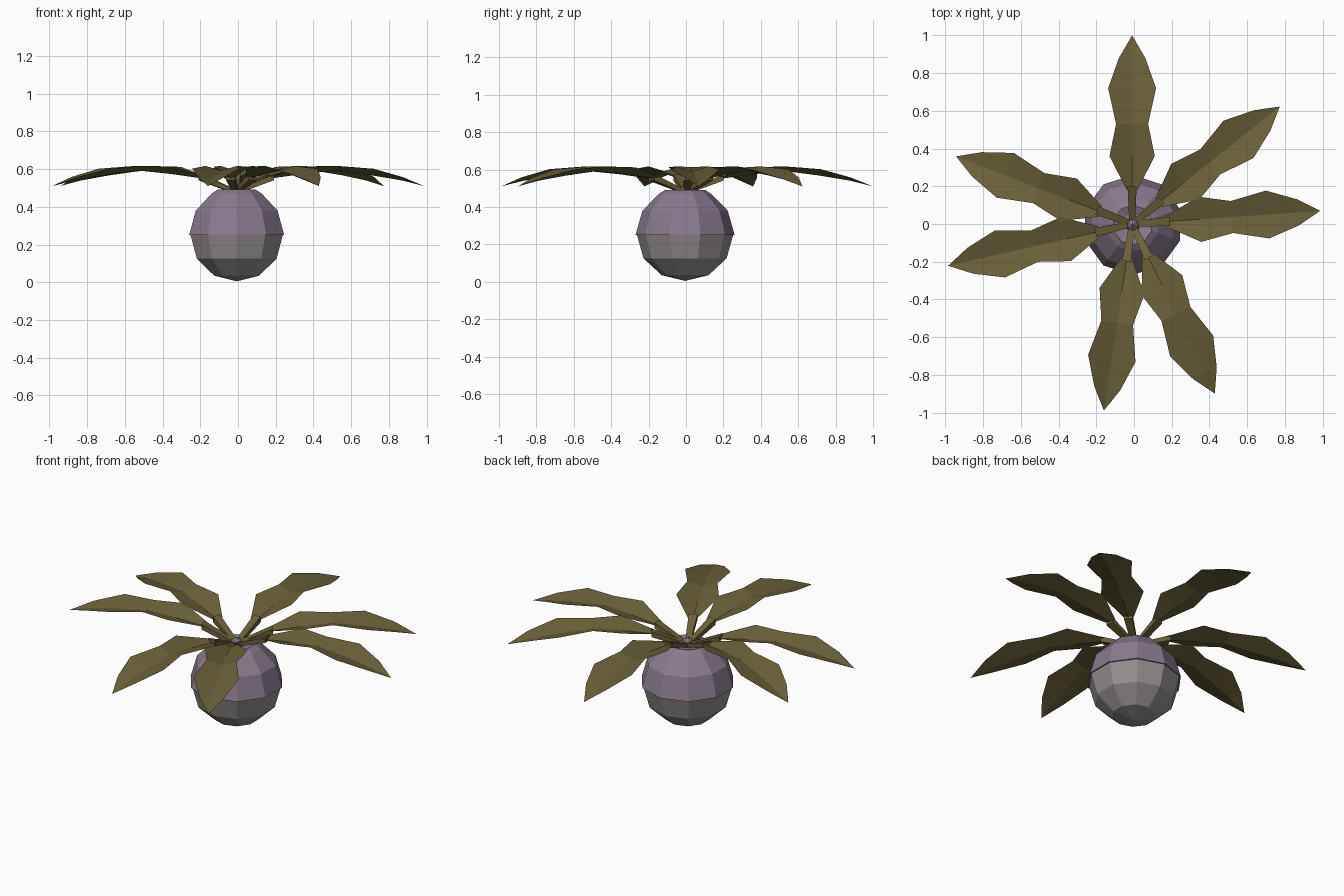
import bpy, bmesh, math
from mathutils import Matrix

if "Cube" in bpy.data.objects:
    bpy.data.objects.remove(bpy.data.objects["Cube"])


def material(name, rgb):
    m = bpy.data.materials.new(name)
    m.diffuse_color = (*rgb, 1)
    m.use_nodes = True
    m.node_tree.nodes["Principled BSDF"].inputs["Base Color"].default_value = m.diffuse_color
    return m


purple = material("dusty_purple", (0.25, 0.195, 0.27))
grey = material("warm_grey", (0.30, 0.275, 0.275))
olive = material("olive_green", (0.145, 0.118, 0.04))


def add_object(name, bm, mat):
    mesh = bpy.data.meshes.new(name)
    bm.to_mesh(mesh)
    bm.free()
    mesh.materials.append(mat)
    ob = bpy.data.objects.new(name, mesh)
    bpy.context.collection.objects.link(ob)
    return ob


def lathe(name, profile, mat, sides=10):
    """Spin (radius, height) points round z, with a corner at the front."""
    bm = bmesh.new()
    rings = []
    for r, z in profile:
        n = sides if r > 0 else 1
        rings.append([bm.verts.new((r * math.sin(2 * math.pi * i / n) - 0.007,
                                    -r * math.cos(2 * math.pi * i / n) - 0.005, z))
                      for i in range(n)])
    for a, b in zip(rings, rings[1:]):
        for i in range(sides):
            j = (i + 1) % sides
            quad = [a[i % len(a)], a[j % len(a)], b[j % len(b)], b[i % len(b)]]
            bm.faces.new(list(dict.fromkeys(quad)))
    bmesh.ops.recalc_face_normals(bm, faces=bm.faces)
    return add_object(name, bm, mat)


# Bulb: pale root half, purple shoulder half and a small crown bud
lathe("lower_bulb", [(0, 0.005), (0.125, 0.035), (0.222, 0.125), (0.257, 0.25)], grey)
lathe("upper_bulb", [(0.257, 0.25), (0.265, 0.25), (0.228, 0.38), (0.14, 0.47),
                     (0.105, 0.492), (0.06, 0.475), (0, 0.47)], purple)
lathe("crown_bud", [(0.04, 0.47), (0.03, 0.505), (0, 0.525)], purple, 6)

# Leaf stations: distance, half width, keel height, edge height
STATIONS = [(0.18, 0.028, 0.55, 0.562), (0.36, 0.12, 0.575, 0.612),
            (0.53, 0.085, 0.592, 0.617), (0.72, 0.127, 0.567, 0.602),
            (0.88, 0.07, 0.54, 0.558)]


def leaf(number, angle):
    turn = Matrix.Translation((-0.01, 0, 0)) @ Matrix.Rotation(math.radians(angle), 4, "Z")
    # Folded blade with a keel along the middle
    bm = bmesh.new()
    rows = [[bm.verts.new((d, s * w, e if s else k)) for s in (-1, 0, 1)]
            for d, w, k, e in STATIONS]
    for a, b in zip(rows, rows[1:]):
        for i in (0, 1):
            bm.faces.new((a[i], b[i], b[i + 1], a[i + 1]))
    tip = bm.verts.new((1.0, 0, 0.51))
    for i in (0, 1):
        bm.faces.new((rows[-1][i], tip, rows[-1][i + 1]))
    bm.transform(turn)
    add_object(f"leaf_{number}", bm, olive)
    # Square stalk rising from the crown
    bm = bmesh.new()
    bmesh.ops.create_cube(bm, size=1)
    for v in bm.verts:
        outer = v.co.x > 0
        half = 0.024 if outer else 0.016
        v.co = (0.2 if outer else 0.02, math.copysign(half, v.co.y),
                (0.558 if outer else 0.485) + math.copysign(half * 0.7, v.co.z))
    bm.transform(turn)
    add_object(f"stalk_{number}", bm, olive)


for n, a in enumerate((90, 38.5, 4, -64, -98.6, -167.2, 159)):
    leaf(n + 1, a)
